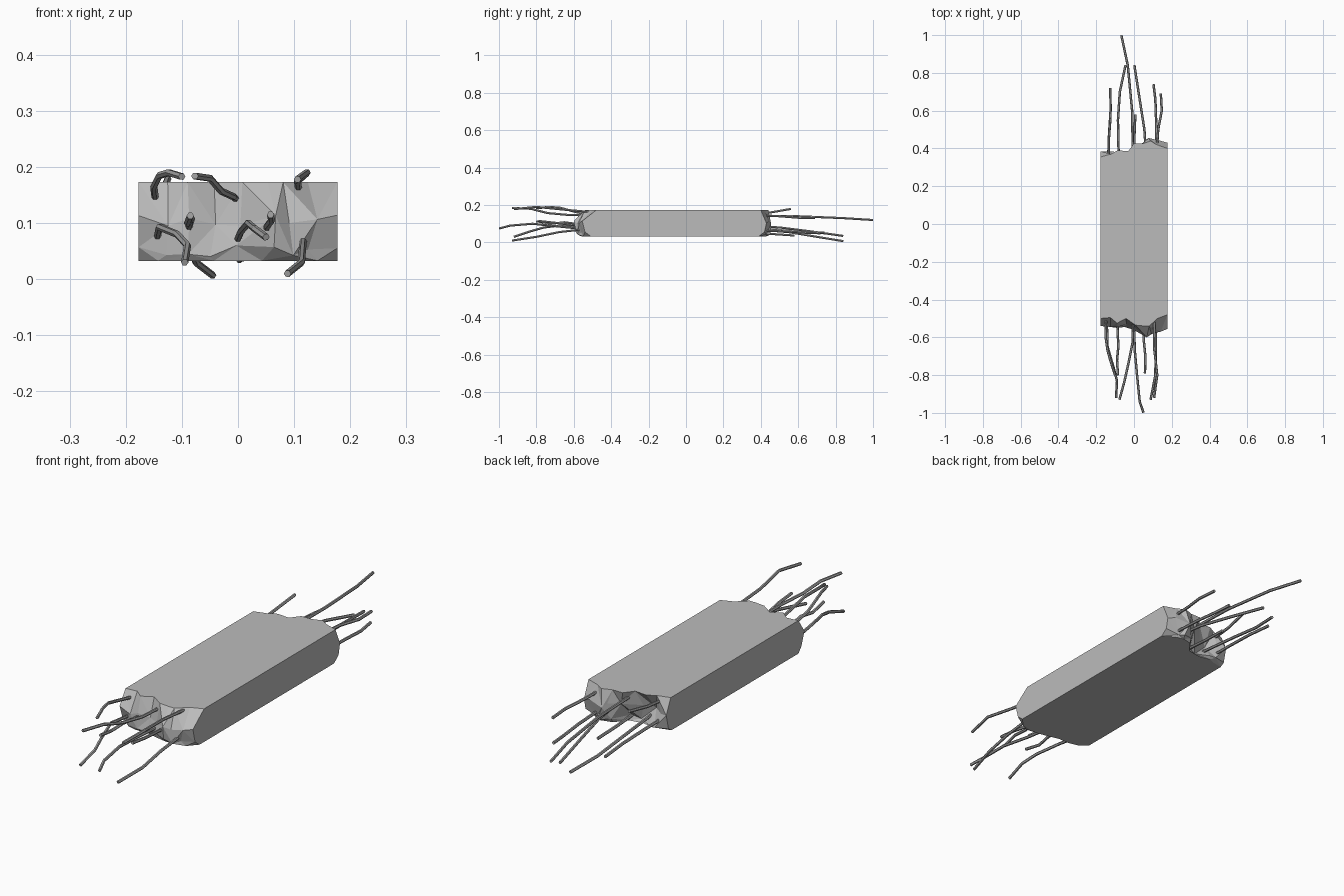
import bpy, bmesh, random

random.seed(4)
cube = bpy.data.objects.get("Cube")
if cube:
    bpy.data.objects.remove(cube, do_unlink=True)


def material(name, v):
    m = bpy.data.materials.new(name)
    m.use_nodes = True
    m.diffuse_color = (v, v, v, 1)
    m.node_tree.nodes["Principled BSDF"].inputs["Base Color"].default_value = (v, v, v, 1)
    return m


concrete = material("concrete grey", 0.5)
steel = material("steel grey", 0.36)

# Broken end profiles: y depth at each column (x) and row (bottom to top)
XS = [-0.177, -0.135, -0.09, -0.04, 0.005, 0.055, 0.09, 0.13, 0.177]
ZS = [0.033, 0.05, 0.105, 0.173]
FRONT = [
    [-0.50, -0.53, -0.54, -0.54, -0.55, -0.56, -0.56, -0.55, -0.51],
    [-0.52, -0.54, -0.55, -0.545, -0.56, -0.59, -0.58, -0.56, -0.54],
    [-0.54, -0.545, -0.545, -0.53, -0.55, -0.60, -0.58, -0.57, -0.555],
    [-0.50, -0.495, -0.525, -0.50, -0.535, -0.54, -0.54, -0.50, -0.48],
]
BACK = [
    [0.35, 0.36, 0.37, 0.36, 0.37, 0.42, 0.43, 0.42, 0.39],
    [0.37, 0.385, 0.38, 0.35, 0.36, 0.43, 0.45, 0.43, 0.42],
    [0.385, 0.37, 0.34, 0.36, 0.41, 0.44, 0.455, 0.44, 0.43],
    [0.355, 0.37, 0.39, 0.385, 0.425, 0.425, 0.44, 0.42, 0.40],
]


# Concrete slab with jagged, faceted ends
def build_slab():
    bm = bmesh.new()
    rows, cols = len(ZS), len(XS)

    def broken_end(depth, flip):
        grid = []
        for r in range(rows):
            line = []
            for c in range(cols):
                inner_x = 0 < c < cols - 1
                inner_z = 0 < r < rows - 1
                dx = random.uniform(-0.014, 0.014) if inner_x else 0
                dz = random.uniform(-0.012, 0.012) if inner_z else 0
                line.append(bm.verts.new((XS[c] + dx, depth[r][c], ZS[r] + dz)))
            grid.append(line)
        for r in range(rows - 1):
            for c in range(cols - 1):
                a, b = grid[r][c], grid[r][c + 1]
                d, e = grid[r + 1][c], grid[r + 1][c + 1]
                if (r + c + flip) % 2:
                    tris = ((a, b, e), (a, e, d))
                else:
                    tris = ((a, b, d), (b, e, d))
                for t in tris:
                    bm.faces.new(t)
        return grid

    f, b = broken_end(FRONT, 0), broken_end(BACK, 1)
    # Flat top, bottom and sides
    for r in (0, -1):
        bm.faces.new(f[r] + b[r][::-1])
    for c in (0, -1):
        bm.faces.new([line[c] for line in f] + [line[c] for line in b][::-1])
    bmesh.ops.recalc_face_normals(bm, faces=bm.faces)
    me = bpy.data.meshes.new("concrete_slab")
    bm.to_mesh(me)
    bm.free()
    me.materials.append(concrete)
    ob = bpy.data.objects.new("concrete_slab", me)
    bpy.context.collection.objects.link(ob)


# Bent reinforcing rod swept along a short path
def rod(name, points):
    cu = bpy.data.curves.new(name, 'CURVE')
    cu.dimensions = '3D'
    cu.bevel_depth = 0.0065
    cu.bevel_resolution = 1
    cu.use_fill_caps = True
    sp = cu.splines.new('POLY')
    sp.points.add(len(points) - 1)
    for p, co in zip(sp.points, points):
        p.co = (*co, 1)
    sp.use_smooth = False
    cu.materials.append(steel)
    ob = bpy.data.objects.new(name, cu)
    bpy.context.collection.objects.link(ob)
    bpy.ops.object.select_all(action='DESELECT')
    ob.select_set(True)
    bpy.context.view_layer.objects.active = ob
    bpy.ops.object.convert(target='MESH')


FRONT_RODS = [
    [(-0.147, -0.48, 0.14), (-0.15, -0.60, 0.165), (-0.14, -0.67, 0.185),
     (-0.123, -0.73, 0.19), (-0.10, -0.80, 0.183)],
    [(-0.145, -0.48, 0.07), (-0.14, -0.65, 0.093), (-0.108, -0.76, 0.08),
     (-0.09, -0.83, 0.06), (-0.095, -0.92, 0.03)],
    [(-0.09, -0.48, 0.085), (-0.083, -0.65, 0.108), (-0.09, -0.72, 0.10),
     (-0.085, -0.80, 0.113)],
    [(-0.003, -0.48, 0.143), (-0.008, -0.63, 0.147), (-0.03, -0.74, 0.157),
     (-0.05, -0.83, 0.18), (-0.077, -0.93, 0.184)],
    [(-0.003, -0.48, 0.065), (0.005, -0.68, 0.085), (0.018, -0.82, 0.10),
     (0.03, -0.94, 0.09), (0.05, -0.998, 0.075)],
    [(0.05, -0.50, 0.085), (0.052, -0.62, 0.095), (0.06, -0.70, 0.105),
     (0.058, -0.79, 0.115)],
    [(0.108, -0.48, 0.16), (0.106, -0.65, 0.175), (0.123, -0.80, 0.19),
     (0.106, -0.92, 0.178)],
    [(0.117, -0.48, 0.078), (0.115, -0.68, 0.055), (0.113, -0.80, 0.03),
     (0.088, -0.93, 0.01)],
]
BACK_RODS = [
    [(-0.133, 0.30, 0.145), (-0.133, 0.45, 0.16), (-0.125, 0.56, 0.179)],
    [(-0.138, 0.30, 0.075), (-0.133, 0.46, 0.07), (-0.124, 0.60, 0.058),
     (-0.125, 0.72, 0.048)],
    [(-0.08, 0.30, 0.075), (-0.085, 0.55, 0.055), (-0.075, 0.70, 0.03),
     (-0.045, 0.84, 0.007)],
    [(-0.005, 0.30, 0.145), (-0.01, 0.60, 0.14), (-0.033, 0.84, 0.13),
     (-0.067, 0.999, 0.12)],
    [(-0.002, 0.30, 0.06), (0.002, 0.46, 0.045), (0.007, 0.58, 0.037)],
    [(0.065, 0.35, 0.09), (0.055, 0.50, 0.08), (0.03, 0.66, 0.06),
     (0.002, 0.84, 0.035)],
    [(0.12, 0.35, 0.065), (0.117, 0.55, 0.058), (0.113, 0.66, 0.05),
     (0.103, 0.74, 0.053)],
    [(0.118, 0.35, 0.145), (0.128, 0.50, 0.14), (0.147, 0.60, 0.132),
     (0.142, 0.69, 0.13)],
]

build_slab()
for side, rods in (("front", FRONT_RODS), ("back", BACK_RODS)):
    for i, path in enumerate(rods, 1):
        rod(f"{side}_rod_{i}", path)
